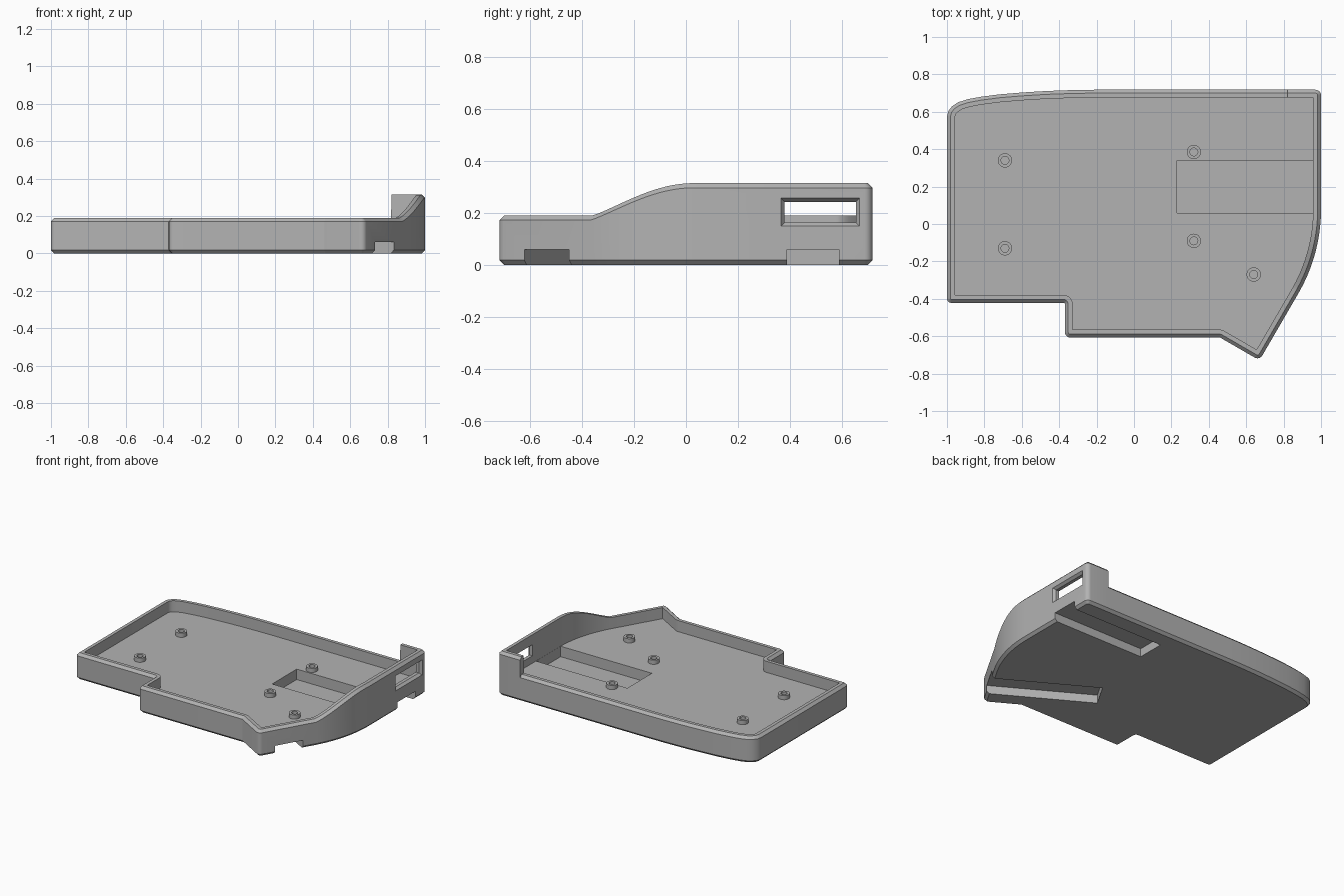
import bpy, bmesh, math
from mathutils import Vector

if "Cube" in bpy.data.objects:
    bpy.data.objects.remove(bpy.data.objects["Cube"])

WALL, CHAMFER, FLOOR, RIM, RISE = 0.042, 0.018, 0.11, 0.19, 0.125

grey = bpy.data.materials.new("plain grey")
grey.use_nodes = True
grey.diffuse_color = (0.45, 0.45, 0.45, 1)
grey.node_tree.nodes["Principled BSDF"].inputs["Base Color"].default_value = grey.diffuse_color


def loft(name, loops):
    """Skin a stack of equal-length loops and cap both ends."""
    bm = bmesh.new()
    rings = [[bm.verts.new(p) for p in loop] for loop in loops]
    for a, b in zip(rings, rings[1:]):
        for i in range(len(a)):
            j = (i + 1) % len(a)
            bm.faces.new((a[i], a[j], b[j], b[i]))
    bm.faces.new(rings[0])
    bm.faces.new(rings[-1])
    bmesh.ops.recalc_face_normals(bm, faces=bm.faces)
    mesh = bpy.data.meshes.new(name)
    bm.to_mesh(mesh)
    bm.free()
    mesh.materials.append(grey)
    ob = bpy.data.objects.new(name, mesh)
    bpy.context.collection.objects.link(ob)
    return ob


def smooth(ob):
    bpy.ops.object.select_all(action='DESELECT')
    ob.select_set(True)
    bpy.context.view_layer.objects.active = ob
    bpy.ops.object.shade_smooth_by_angle(angle=math.radians(25))


# Outline, counter-clockwise: x, y, corner radius (zero keeps a plain point)
corners = [(-1, -0.422, 0.025), (-0.37, -0.422, 0.006), (-0.37, -0.607, 0.03),
           (0.46, -0.607, 0.006), (0.671, -0.729, 0.03)]
# Swept right side
R = 0.9
for k in range(19):
    a = math.radians(-30 + 30 * k / 18)
    corners.append((1 - R + R * math.cos(a), 0.08 + R * math.sin(a), 0))
# Straight back with a step, then the long curve to the far corner
corners += [(1, 0.718, 0.03), (0.82, 0.718, 0), (0.819, 0.718, 0)]
corners += [(x, y, 0) for x, y in [
    (-0.2, 0.718), (-0.33, 0.716), (-0.47, 0.711), (-0.6, 0.703), (-0.72, 0.693),
    (-0.82, 0.68), (-0.89, 0.667), (-0.94, 0.651), (-0.972, 0.63), (-0.992, 0.605),
    (-1, 0.575)]]


def outline(inset):
    """Inset the outline evenly, rounding its corners concentrically."""
    pts, n = [], len(corners)
    for i, (x, y, r) in enumerate(corners):
        p = Vector((x, y))
        d1 = (p - Vector(corners[i - 1][:2])).normalized()
        d2 = (Vector(corners[(i + 1) % n][:2]) - p).normalized()
        n1, n2 = Vector((-d1.y, d1.x)), Vector((-d2.y, d2.x))
        miter = (n1 + n2) / (1 + n1.dot(n2))
        p = p + miter * inset
        if not r:
            pts.append(p)
            continue
        side = 1 if d1.cross(d2) > 0 else -1
        rad = max(r - side * inset, 0.004)
        centre = p + miter * rad * side
        turn = d1.angle_signed(d2) * -1
        for k in range(7):
            a = math.atan2(n1.y, n1.x) + turn * k / 6
            pts.append(centre - side * rad * Vector((math.cos(a), math.sin(a))))
    return pts


# Rim height rises along the swept side and stays high to the back step
def rim_height(p):
    if p.x < 0.8195 or p.y < -0.37:
        return RIM
    t = min((p.y + 0.37) / 0.4, 1)
    return RIM + RISE * math.sin(t * math.pi / 2) ** 1.15


heights = [rim_height(p) for p in outline(0)]


def ring(inset, z=None, drop=0):
    return [(p.x, p.y, h - drop if z is None else z)
            for p, h in zip(outline(inset), heights)]


tray = loft("case_tray", [
    ring(CHAMFER, 0), ring(0, CHAMFER), ring(0, None, CHAMFER),
    ring(CHAMFER), ring(WALL), ring(WALL, FLOOR)])


# Cutters
def box_loops(x0, x1, y0, y1, z0, z1):
    return [[(x, y0, z0), (x, y1, z0), (x, y1, z1), (x, y0, z1)] for x in (x0, x1)]


def cut(name, loops, spot=None, angle=0):
    cutter = loft(name, loops)
    if spot:
        cutter.location = spot
        cutter.rotation_euler.z = angle
    cutter.hide_render = True
    mod = tray.modifiers.new(name, 'BOOLEAN')
    mod.object, mod.solver = cutter, 'EXACT'
    return cutter


slot = box_loops(-0.73, 0.3, -0.1, 0.1, -0.1, 0.06)
cutters = [
    cut("back_slot_cutter", slot, (1, 0.49, 0)),
    cut("angled_slot_cutter", slot, (0.78, -0.535, 0), math.radians(-30)),
    cut("floor_pocket_cutter", box_loops(0.23, 0.957, 0.06, 0.34, 0.035, 0.15)),
]


# Side port with a flared outer edge
def port_loop(x, grow):
    return [(x, y, z) for y, z in [
        (0.38 - grow, 0.163 - grow), (0.655 + grow, 0.163 - grow),
        (0.655 + grow, 0.243 + grow), (0.38 - grow, 0.243 + grow)]]


cutters.append(cut("side_port_cutter", [
    port_loop(0.9, 0), port_loop(0.982, 0), port_loop(1, 0.014), port_loop(1.03, 0.014)]))

# Apply the cuts and drop the cutters
bpy.context.view_layer.update()
bpy.context.view_layer.objects.active = tray
for mod in list(tray.modifiers):
    bpy.ops.object.modifier_apply(modifier=mod.name)
for c in cutters:
    bpy.data.objects.remove(c)
smooth(tray)


# Screw standoffs
def circle(r, z, n=32):
    return [(r * math.cos(math.tau * k / n), r * math.sin(math.tau * k / n), z)
            for k in range(n)]


spots = [(-0.69, 0.34), (-0.69, -0.13), (0.32, 0.385), (0.32, -0.09), (0.64, -0.27)]
for i, (x, y) in enumerate(spots):
    post = loft(f"standoff_{i + 1}", [
        circle(0.038, FLOOR - 0.01), circle(0.038, FLOOR + 0.03),
        circle(0.021, FLOOR + 0.03), circle(0.021, FLOOR + 0.002)])
    post.location = (x, y, 0)
    smooth(post)
